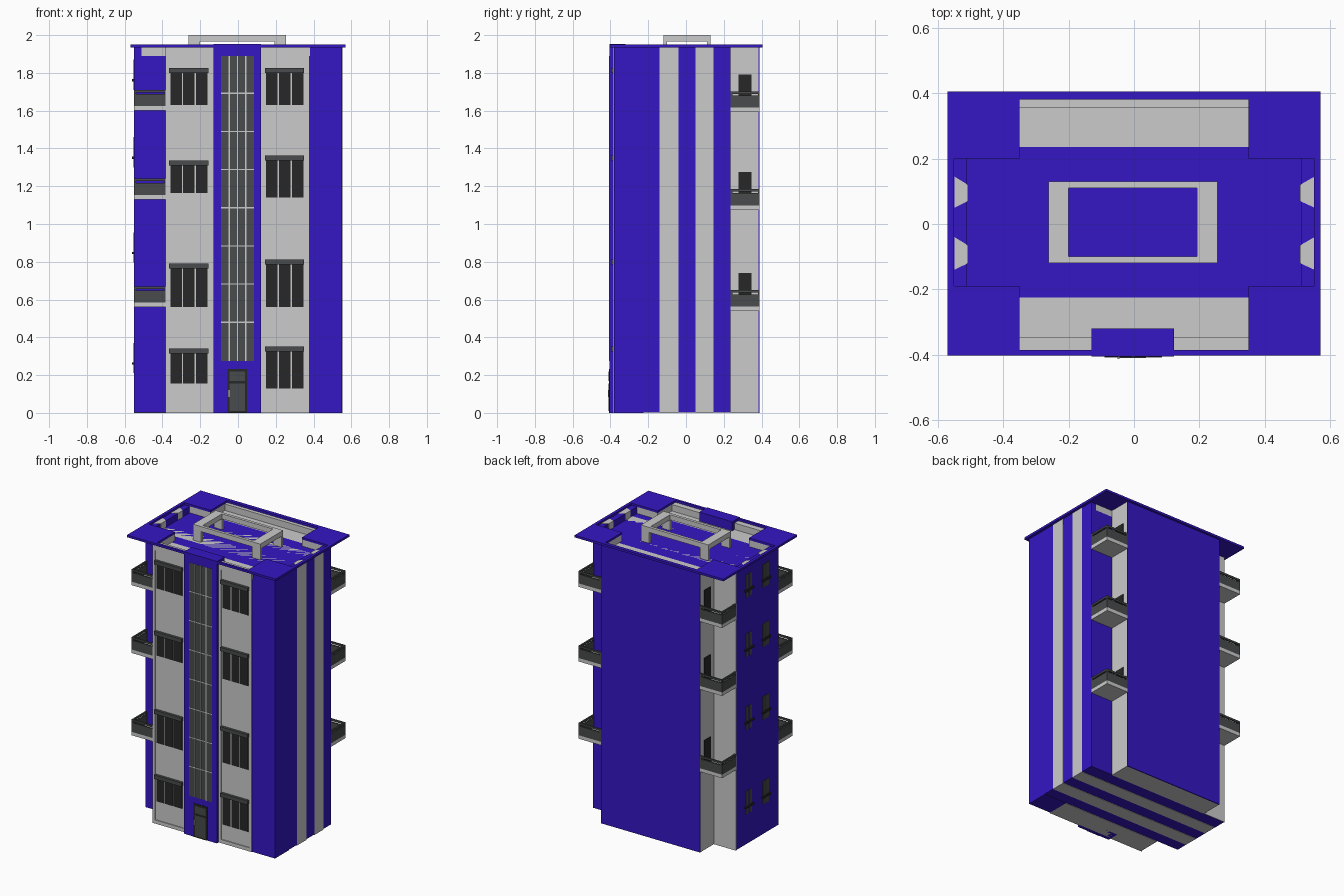
import bpy, bmesh

cube = bpy.data.objects.get("Cube")
if cube:
    bpy.data.objects.remove(cube, do_unlink=True)


def material(name, r, g, b):
    m = bpy.data.materials.new(name)
    m.use_nodes = True
    m.diffuse_color = (r, g, b, 1)
    m.node_tree.nodes["Principled BSDF"].inputs["Base Color"].default_value = (r, g, b, 1)
    return m


BLUE = material("blue_paint", 0.035, 0.008, 0.55)
DARK = material("dark_metal", 0.065, 0.07, 0.072)
BLACK = material("dark_glass", 0.02, 0.02, 0.02)
GREY = None


def prism(name, points, z0, z1, mat=GREY):
    """Extrude a flat outline from z0 to z1."""
    bm = bmesh.new()
    face = bm.faces.new([bm.verts.new((x, y, z0)) for x, y in points])
    top = bmesh.ops.extrude_face_region(bm, geom=[face])["geom"]
    for v in top:
        if isinstance(v, bmesh.types.BMVert):
            v.co.z = z1
    bmesh.ops.recalc_face_normals(bm, faces=bm.faces)
    mesh = bpy.data.meshes.new(name)
    bm.to_mesh(mesh)
    bm.free()
    ob = bpy.data.objects.new(name, mesh)
    bpy.context.collection.objects.link(ob)
    if mat:
        mesh.materials.append(mat)
    return ob


def box(name, x, y, z, mat=GREY):
    (x0, x1), (y0, y1) = sorted(x), sorted(y)
    return prism(name, [(x0, y0), (x1, y0), (x1, y1), (x0, y1)], *z, mat)


DECK, EAVE, TOP = 1.89, 1.935, 1.95
FRONT, BACK, SIDE, WING = -0.38, 0.39, 0.55, 0.38
NOTCH_F, NOTCH_B = -0.225, 0.235

# Main masses
box("body_core", (-SIDE, SIDE), (NOTCH_F, NOTCH_B), (0.003, DECK), BLUE)
box("front_corner_block", (0.375, SIDE), (FRONT, NOTCH_F), (0, EAVE), BLUE)
box("front_wing", (-WING, 0.375), (FRONT, NOTCH_F), (0, DECK))
box("back_wing", (-WING, WING), (NOTCH_B, 0.383), (0, DECK))
box("back_wall", (-WING, WING), (0.383, BACK), (0, EAVE), BLUE)
box("back_notch_wall", (-SIDE, -WING), (NOTCH_B, 0.238), (0, EAVE))
box("stair_column", (-0.13, 0.122), (-0.405, -0.32), (0, 1.953), BLUE)

# Grey wall stripes running through the body, with flared ends in the parapet
for a, b in ((-0.14, -0.04), (0.05, 0.145)):
    box("wall_stripe", (-0.545, 0.552), (a, b), (0, DECK))
    for s, end in ((-1, 0.549), (1, 0.552)):
        prism("stripe_cap", [(s * end, a), (s * end, b), (s * 0.508, b - 0.025),
                             (s * 0.508, a + 0.02)], DECK, EAVE + 0.002)

# Parapet around the sunken roof deck
box("front_parapet", (-WING, WING), (FRONT - 0.005, -0.345), (DECK, EAVE))
box("back_parapet", (-WING, WING), (0.355, 0.383), (DECK, EAVE))
for s in (-1, 1):
    box("side_parapet", (s * 0.51, s * SIDE), (NOTCH_F, NOTCH_B), (DECK, EAVE), BLUE)
    box("back_parapet_return", (s * 0.35, s * WING), (0.2, 0.355), (DECK, EAVE))
    box("front_parapet_return", (s * 0.35, s * WING), (-0.345, -0.19), (DECK, EAVE))
    box("back_parapet_step", (s * WING, s * 0.51), (0.2, NOTCH_B), (DECK, EAVE))
    box("front_parapet_step", (s * WING, s * 0.51), (NOTCH_F, -0.19), (DECK, EAVE))

# Overhanging eave with a cross-shaped opening
for s in (-1, 1):
    box("eave_side", (s * 0.55, s * 0.57), (-0.19, 0.2), (EAVE, TOP), BLUE)
    box("eave_back_corner", (s * 0.35, s * 0.57), (0.2, 0.405), (EAVE, TOP), BLUE)
    box("eave_front_corner", (s * 0.35, s * 0.57), (-0.402, -0.19), (EAVE, TOP), BLUE)
box("eave_back", (-0.35, 0.35), (0.38, 0.405), (EAVE, TOP), BLUE)
box("eave_front", (-0.35, 0.35), (-0.402, -0.385), (EAVE, TOP), BLUE)

# Roof frame on four corner legs
for y in ((-0.12, -0.1), (0.11, 0.13)):
    box("roof_frame_rail", (-0.262, 0.255), y, (1.965, 2))
    for x in ((-0.262, -0.2), (0.192, 0.255)):
        box("roof_frame_leg", x, y, (DECK, 1.965))
for x in ((-0.262, -0.2), (0.192, 0.255)):
    box("roof_frame_end", x, (-0.1, 0.11), (1.965, 2))

# Stair glazing and its glazing bars
Y = -0.405
box("stair_glass", (-0.09, 0.085), (Y - 0.001, Y), (0.275, 1.89), DARK)
for x in (-0.046, -0.003, 0.041):
    box("stair_mullion", (x - 0.003, x + 0.003), (Y - 0.003, Y), (0.275, 1.89))
for i in range(7):
    z = 0.48 + i * 0.202
    box("stair_transom", (-0.09, 0.085), (Y - 0.003, Y), (z - 0.003, z + 0.003))

# Entrance door
box("door_frame", (-0.055, 0.048), (Y - 0.003, Y), (0, 0.232), BLACK)
box("door_leaf", (-0.044, 0.037), (Y - 0.005, Y), (0.01, 0.155), DARK)
box("door_fanlight", (-0.044, 0.037), (Y - 0.005, Y), (0.168, 0.22), DARK)
box("door_handle", (-0.05, -0.045), (Y - 0.008, Y), (0.085, 0.12))

# Front facade panels: raised border, and three-pane windows under lintels
left_rows = ((0.155, 0.315), (0.56, 0.765), (1.165, 1.31), (1.63, 1.8))
right_rows = ((0.13, 0.325), (0.56, 0.785), (1.14, 1.335), (1.63, 1.8))
for x0, x1, rows in ((-0.385, -0.13, left_rows), (0.122, 0.375, right_rows)):
    y = (FRONT - 0.006, FRONT)
    box("panel_border", (x0, x0 + 0.018), y, (0, EAVE))
    box("panel_border", (x1 - 0.018, x1), y, (0, EAVE))
    box("panel_sill", (x0 + 0.018, x1 - 0.018), y, (0, 0.025))
    box("panel_head", (x0 + 0.018, x1 - 0.018), y, (1.905, EAVE))
    for z0, z1 in rows:
        for i in range(3):
            a = x0 + 0.027 + i * 0.068
            box("window_pane", (a, a + 0.061), (FRONT - 0.003, FRONT), (z0, z1), BLACK)
        box("window_lintel", (x0 + 0.02, x1 - 0.025), (FRONT - 0.018, FRONT),
            (z1, z1 + 0.027), DARK)

# Small side windows with a projecting ledge
for z in (0.29, 0.875, 1.38, 1.79):
    for y in (0.1, -0.085):
        for s in (-1, 1):
            c = y + s * 0.018
            box("side_window_pane", (-SIDE - 0.003, -SIDE), (c - 0.015, c + 0.015),
                (z - 0.08, z + 0.08), DARK)
        box("side_window_ledge", (-SIDE - 0.012, -SIDE), (y - 0.045, y + 0.045),
            (z - 0.035, z - 0.022), BLACK)


def balcony(sx, y0, y1, z):
    """Corner balcony: slab, two solid railings with rims, and a door."""
    out, inner = sx * SIDE, sx * WING
    edge = y1 - 0.01 if y1 > y0 else y1 + 0.01
    box("balcony_slab", (inner, out), (y0, y1), (z, z + 0.024))
    for name, lo, hi, m in (("balcony_railing", 0.024, 0.088, DARK),
                            ("balcony_rim", 0.097, 0.11, DARK)):
        box(name, (inner, out), (edge, y1), (z + lo, z + hi), m)
        box(name, (out - sx * 0.01, out), (y0, edge), (z + lo, z + hi), m)
    for x, y in ((out, edge), (out, y0), (inner + sx * 0.01, edge)):
        box("balcony_post", (x - sx * 0.01, x), (y, y + (y1 - edge)),
            (z + 0.088, z + 0.097), DARK)
    mid = (y0 + y1) / 2
    box("balcony_door", (inner, inner + sx * 0.004), (mid - 0.035, mid + 0.035),
        (z + 0.024, z + 0.2), BLACK)


for z in (0.56, 1.13, 1.6):
    balcony(-1, NOTCH_F, FRONT, z)
    balcony(-1, NOTCH_B, BACK, z)
for z in (0.54, 1.075, 1.592):
    balcony(1, NOTCH_B, BACK, z)
